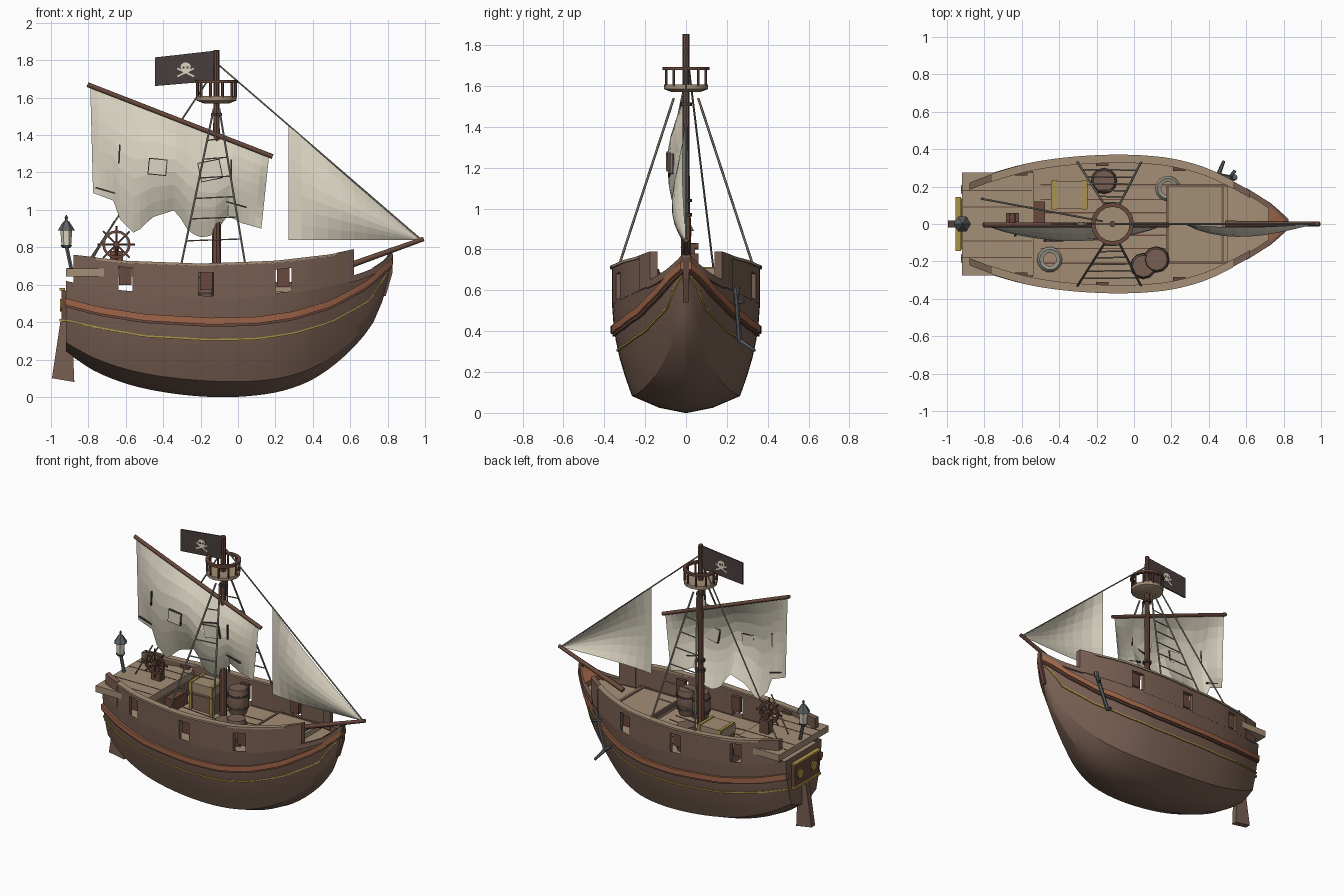
import bpy, bmesh, math
from mathutils import Vector, Matrix

if "Cube" in bpy.data.objects:
    bpy.data.objects.remove(bpy.data.objects["Cube"])

def material(name, *rgb):
    m = bpy.data.materials.new(name)
    m.diffuse_color = [((c / 255 + .055) / 1.055) ** 2.4 for c in rgb] + [1]
    m.use_nodes = True
    m.node_tree.nodes["Principled BSDF"].inputs["Base Color"].default_value = m.diffuse_color
    return m

HULL = material("hull_brown", 120, 95, 82)
DECK = material("deck_tan", 164, 142, 118)
TRIM = material("trim_copper", 158, 100, 72)
WOOD = material("spar_brown", 104, 72, 60)
SAIL = material("sail_cream", 220, 213, 194)
ROPE = material("rope_grey", 150, 146, 134)
GOLD = material("gold", 172, 148, 72)
IRON = material("iron", 92, 98, 102)
DARK = material("flag_dark", 72, 62, 60)

# ---- helpers ----
def mesh(name, verts, faces, mat, smooth=None):
    me = bpy.data.meshes.new(name)
    me.from_pydata([tuple(v) for v in verts], [], faces)
    bm = bmesh.new(); bm.from_mesh(me)
    bmesh.ops.recalc_face_normals(bm, faces=bm.faces)
    bm.to_mesh(me); bm.free()
    me.materials.append(mat)
    ob = bpy.data.objects.new(name, me)
    bpy.context.collection.objects.link(ob)
    if smooth:
        bpy.ops.object.select_all(action='DESELECT')
        ob.select_set(True); bpy.context.view_layer.objects.active = ob
        bpy.ops.object.shade_smooth_by_angle(angle=math.radians(smooth))
    return ob

def loft(name, rings, mat, smooth=None, caps=True):
    n = len(rings[0])
    faces = [(i*n + j, i*n + (j+1) % n, (i+1)*n + (j+1) % n, (i+1)*n + j)
             for i in range(len(rings) - 1) for j in range(n)]
    if caps:
        faces += [tuple(range(n)), tuple(range((len(rings)-1)*n, len(rings)*n))]
    return mesh(name, [v for r in rings for v in r], faces, mat, smooth)

def box(name, c, s, mat, ry=0):
    r = Matrix.Rotation(ry, 3, 'Y')
    ring = lambda z: [Vector(c) + r @ Vector((a*s[0]/2, b*s[1]/2, z*s[2]/2))
                      for a, b in ((-1, -1), (1, -1), (1, 1), (-1, 1))]
    return loft(name, [ring(-1), ring(1)], mat)

def turned(name, c, prof, mat, n=12, smooth=40, closed=False):
    rings = [[(c[0] + r*math.cos(2*math.pi*k/n), c[1] + r*math.sin(2*math.pi*k/n), c[2] + z)
              for k in range(n)] for r, z in prof]
    return loft(name, rings + ([rings[0]] if closed else []), mat, smooth, not closed)

def rod(name, p, q, r, mat, n=6, r2=None):
    p, q = Vector(p), Vector(q)
    m = (q - p).to_track_quat('Z', 'Y').to_matrix()
    ring = lambda o, r: [o + m @ Vector((r*math.cos(2*math.pi*k/n), r*math.sin(2*math.pi*k/n), 0)) for k in range(n)]
    return loft(name, [ring(p, r), ring(q, r2 or r)], mat, 50 if n > 6 else None)

def prism(name, pts, y0, y1, mat):
    return loft(name, [[(x, y, z) for x, z in pts] for y in (y0, y1)], mat)

def ramp(t, pts):
    for (a, u), (b, v) in zip(pts, pts[1:]):
        if t <= b:
            return u + (v - u)*max(0, (t - a)/(b - a))
    return pts[-1][1]

# ---- hull form: x, half width, sheer z, keel z, chine y, chine z ----
ST = [(-.92, .20, .62, .24, .14, .29), (-.75, .265, .585, .13, .2, .2), (-.5, .33, .56, .045, .245, .125),
      (-.15, .362, .54, 0, .265, .085), (.15, .35, .55, .015, .245, .09), (.35, .305, .575, .07, .19, .135),
      (.5, .24, .605, .16, .13, .215), (.65, .155, .645, .3, .07, .34), (.75, .085, .69, .45, .035, .48),
      (.82, .012, .755, .68, .006, .70)]

def st(x, k):
    i = next((i for i in range(len(ST) - 2) if x < ST[i+1][0]), len(ST) - 2)
    a, b = ST[i], ST[i+1]
    p, q = ST[max(i-1, 0)], ST[min(i+2, len(ST)-1)]
    h = b[0] - a[0]; t = (x - a[0])/h
    m0 = (b[k] - p[k])/(b[0] - p[0])*h
    m1 = (q[k] - a[k])/(q[0] - a[0])*h
    return (2*t**3 - 3*t*t + 1)*a[k] + (t**3 - 2*t*t + t)*m0 + (3*t*t - 2*t**3)*b[k] + (t**3 - t*t)*m1

width = lambda x: st(x, 1)
sheer = lambda x: st(x, 2)

def section(x):
    w, zs, zk, yc, zc = (st(x, k) for k in range(1, 6))
    pts = [(0, zk), (yc*.5, zk + (zc - zk)*.32)]
    for i in range(6):
        t = i/5
        pts.append((yc + (w - yc)*t + .06*w*math.sin(math.pi*t), zc + (zs - zc)*t))
    return pts

hull_y = lambda x, z: ramp(z, [(b, a) for a, b in section(x)])

def wall(name, x0, x1, out, inn, bot, top, mat, n=14):
    """Strip of rectangular section that follows the hull on both sides."""
    xs = [x0 + (x1 - x0)*i/n for i in range(n + 1)]
    for s in (-1, 1):
        loft(name, [[(x, s*out(x), bot(x)), (x, s*out(x), top(x)), (x, s*inn(x), top(x)), (x, s*inn(x), bot(x))]
                    for x in xs], mat, 30)

XS = [-.92 + 1.74*i/36 for i in range(37)]
rings = []
for x in XS:
    s = section(x)
    rings.append([(x, y, z) for y, z in s] + [(x, -y, z) for y, z in s[:0:-1]])
n = len(rings[0]); top = 7
faces = [(i*n + j, i*n + (j+1) % n, (i+1)*n + (j+1) % n, (i+1)*n + j)
         for i in range(36) for j in range(n) if j != top] + [tuple(range(n))]
mesh("hull", [v for r in rings for v in r], faces, HULL, 24)

# deck and plank seams
deck_z = lambda x: sheer(x) - .03
loft("main_deck", [[(x, s*(hull_y(x, deck_z(x)) - .004), deck_z(x) + d) for s, d in ((-1, 0), (1, 0), (1, -.01), (-1, -.01))]
                   for x in XS[1:-1]], DECK)
for y in (.06, .13, .21):
    wall("deck_seam", -.5, .17, lambda x: y + .003, lambda x: y - .003, deck_z, lambda x: deck_z(x) + .003, WOOD, 6)

# bulwark with gunports, taller at both ends
bul = lambda x: ramp(x, [(-.88, .745), (-.6, .715), (-.2, .7), (.2, .715), (.5, .75), (.62, .775)])
PORTS = [(-.64, -.565), (-.21, -.13), (.2, .285)]
inner = lambda x: width(x) - .028
low = lambda x: sheer(x) - .012
edges = [-.88] + [e for p in PORTS for e in p] + [.62]
for a, b in zip(edges[::2], edges[1::2]):
    wall("bulwark", a, b, width, inner, low, bul, HULL, 8)
for a, b in PORTS:
    c = (a + b)/2
    wall("port_head", a, b, width, inner, lambda x: sheer(x) + .125, bul, HULL, 2)
    wall("port_lid", c - .033, c + .033, lambda x: width(c) - .026, lambda x: width(c) - .05,
         lambda x: sheer(c) + .03, lambda x: sheer(c) + .135, WOOD, 1)
wall("rail_cap", -.76, .53, lambda x: width(x) + .008, lambda x: width(x) - .036, bul, lambda x: bul(x) + .013, DECK, 24)
wall("bow_bulwark", .53, .62, lambda x: width(x) + .004, lambda x: width(x) - .034, low, lambda x: bul(x) + .015, HULL, 3)
wall("stern_bulwark", -.88, -.76, lambda x: width(x) + .004, lambda x: width(x) - .034, low, lambda x: bul(x) + .015, HULL, 3)

# rubbing strake and gold line
strake = lambda x: ramp(x, [(-.92, .51), (-.75, .465), (-.5, .425), (-.15, .405), (.1, .41), (.3, .44), (.5, .5), (.7, .61), (.82, .72)])
gold = lambda x: ramp(x, [(-.92, .41), (-.75, .37), (-.5, .325), (-.15, .305), (.1, .31), (.3, .34), (.5, .40), (.7, .51), (.815, .69)])
for nm, f, h, o, m, x1 in (("strake", strake, .018, .018, TRIM, .825), ("strake_lower", lambda x: strake(x) - .022, .008, .012, WOOD, .82),
                           ("gold_line", gold, .005, .007, GOLD, .80)):
    wall(nm, -.925, x1, lambda x: hull_y(min(x, .82), f(x)) + o, lambda x: max(0, hull_y(min(x, .82), f(x)) - .01),
         lambda x: f(x) - h, lambda x: f(x) + h, m, 36)
wall("bow_rail", .60, .825, lambda x: width(min(x, .82)) + .008, lambda x: max(0, width(min(x, .82)) - .025),
     lambda x: sheer(x) - .02, lambda x: sheer(x) + .015, HULL, 10)
loft("bow_cap", [[(x, s*(width(x) - .01*(x < .8)), sheer(x) + d) for s, d in ((-1, .018), (1, .018), (1, -.02), (-1, -.02))]
                 for x in (.72, .77, .82)], TRIM)
prism("stem_post", [(.80, .77), (.83, .76), (.825, .66), (.79, .54), (.77, .54)], -.014, .014, WOOD)

# poop deck, bulkhead, steps, fore hatch
box("poop_deck", (-.728, 0, .665), (.385, .55, .045), DECK)
box("bulkhead", (-.55, 0, .585), (.02, .56, .13), HULL)
box("poop_step", (-.505, .035, .575), (.06, .17, .09), WOOD)
for y in (-.18, -.09, .09, .18):
    box("poop_seam", (-.73, y, .688), (.37, .005, .003), WOOD)
box("fore_platform", (.34, 0, .585), (.32, .42, .05), DECK)
for y in (-.205, .205):
    box("platform_edge", (.34, y, .60), (.33, .014, .03), HULL)
for x in (.18, .475):
    box("platform_edge", (x, 0, .60), (.014, .41, .03), HULL)

# rudder and stern plaque
prism("rudder", [(-.95, .40), (-.89, .42), (-.875, .08), (-.995, .10)], -.02, .02, HULL)
box("stern_plaque", (-.932, 0, .49), (.025, .27, .16), WOOD)
for z in (.41, .575):
    box("plaque_trim", (-.94, 0, z), (.03, .29, .014), GOLD)
for y in (-.075, .075):
    rod("stern_window", (-.93, y, .49), (-.952, y, .49), .034, GOLD, 8)

# mast, spars and crow's nest
M = -.115
turned("mast", (M, 0, 0), [(.026, .5), (.024, .95), (.019, .97), (.016, 1.855)], WOOD, 8)
for z in (.97, 1.04, 1.51):
    turned("mast_band", (M, 0, z), [(.03, -.008), (.03, .008)], DARK, 8)
rod("gaff", (-.805, -.005, 1.67), (.185, -.005, 1.285), .013, WOOD, 8)
rod("bowsprit", (.49, 0, .665), (.993, 0, .845), .018, WOOD, 8, .012)
turned("nest_floor", (M, 0, 1.6), [(.07, -.03), (.108, -.015), (.108, .008)], DECK, 16)
turned("nest_rail", (M, 0, 1.685), [(.115, -.007), (.115, .009), (.092, .009), (.092, -.007)], WOOD, 16, 40, True)
for k in range(10):
    a = 2*math.pi*k/10
    x, y = M + .102*math.cos(a), .102*math.sin(a)
    rod("nest_baluster", (x, y, 1.6), (x, y, 1.685), .008, WOOD)

# rigging
rod("forestay", (M, 0, 1.785), (.98, 0, .84), .005, ROPE)
rod("backstay", (-.815, .135, .70), (-.17, .015, 1.68), .005, ROPE)
rod("sail_sheet", (-.80, .0, .70), (-.66, -.01, .94), .005, ROPE)
for s in (-1, 1):
    aft = Vector((-.305, s*.335, .70)), Vector((-.13, s*.06, 1.54))
    fore = Vector((.04, s*.335, .70)), Vector((-.1, s*.06, 1.54))
    rod("shroud", *aft, .006, ROPE)
    rod("shroud", *fore, .006, ROPE)
    for t in (.16, .3, .43, .56, .68, .8):
        rod("ratline", aft[0].lerp(aft[1], t), fore[0].lerp(fore[1], t + .012), .004, ROPE)

# sails
def sheet(name, f, nu, nv):
    vs = [f(i/nu, j/nv) for i in range(nu + 1) for j in range(nv + 1)]
    k = nv + 1
    return mesh(name, vs, [(i*k + j, (i+1)*k + j, (i+1)*k + j + 1, i*k + j + 1) for i in range(nu) for j in range(nv)], SAIL)

HEM = [(0, 1.09), (.12, 1.05), (.16, .95), (.25, .87), (.35, .96), (.49, 1.0), (.57, .88), (.65, .85), (.72, .87), (.8, .97), (.88, .93), (1, .9)]
def main_sail(u, v):
    t, z0 = -.79 + .955*u, 1.655 - .375*u
    b = -.775 + .9*u
    return (t + (b - t)*v, -.006 - .085*math.sin(math.pi*v**.9)*math.sin(math.pi*u)**.7, z0 + (ramp(u, HEM) - z0)*v)
sheet("main_sail", main_sail, 25, 7)
sheet("jib_sail", lambda u, v: (.27 + .7*u, -.07*math.sin(math.pi*u**.8)*math.sin(math.pi*(.08 + .84*v)),
                                .84 + .61*(1 - u)*v), 10, 7)
def on_sail(name, u, v, w, h, a, mat):
    c = main_sail(u, v)
    box(name, (c[0], c[1] - .003, c[2]), (w, .012, h), mat, a)
for u, v, w, a in ((.38, .52, .1, .1), (.68, .35, .12, -.2)):
    on_sail("patch_seam", u, v, w, w*.88, a, DARK)
    c = main_sail(u, v)
    box("patch", (c[0], c[1] - .003, c[2]), (w - .01, .018, w*.88 - .01), SAIL, a)
for u, v, h, a in ((.16, .46, .1, .05), (.08, .93, .12, 1.85), (.8, .35, .1, 0), (.83, .8, .14, 1.85)):
    on_sail("stitch", u, v, .008, h, a, DARK)

# flag with pale emblem on both faces
prism("flag", [(-.445, 1.662), (M, 1.69), (M, 1.852), (-.445, 1.815)], -.004, .004, DARK)
for s in (-1, 1):
    disc = [(-.28 + .028*math.cos(k*math.pi/5), 1.765 + .024*math.sin(k*math.pi/5)) for k in range(10)]
    prism("emblem_head", disc, s*.004, s*.008, SAIL)
    box("emblem_jaw", (-.28, s*.006, 1.739), (.03, .004, .018), SAIL)
    for e in (-1, 1):
        box("emblem_eye", (-.28 + e*.011, s*.0085, 1.761), (.011, .003, .011), DARK)
        box("emblem_bone", (-.28, s*.005, 1.735), (.1, .003, .009), SAIL, e*.45)

# helm
W = Vector((-.65, 0, .815))
box("helm_pedestal", (-.65, .035, .73), (.07, .05, .1), WOOD)
rod("helm_axle", (-.65, -.015, .815), (-.65, .06, .815), .016, WOOD, 8)
box("helm_post", (-.65, .035, .79), (.03, .02, .08), WOOD)
ring = []
for k in range(16):
    d = Vector((math.cos(k*math.pi/8), 0, math.sin(k*math.pi/8)))
    ring.append([W + d*r + Vector((0, y, 0)) for r, y in ((.062, -.009), (.076, -.009), (.076, .009), (.062, .009))])
    if k % 2 == 0:
        rod("helm_spoke", W, W + d*.1, .006, WOOD)
loft("helm_rim", ring + [ring[0]], WOOD, caps=False)

# stern lantern
rod("lantern_post", (-.89, 0, .68), (-.918, 0, .81), .011, IRON)
L = (-.918, 0, 0)
turned("lantern_base", L, [(.02, .795), (.032, .812)], IRON, 6, None)
turned("lantern_glass", L, [(.026, .812), (.032, .895)], SAIL, 6, None)
turned("lantern_roof", L, [(.046, .89), (.018, .935), (.006, .945), (.009, .96), (.002, .972)], IRON, 6, None)

# deck cargo
for x, y, z in ((-.16, .23, .51), (.05, -.225, .515), (.12, -.19, .53)):
    turned("barrel", (x, y, z), [(.056, 0), (.068, .05), (.07, .09), (.068, .13), (.058, .175)], HULL, 12)
    for h in (.045, .13):
        turned("barrel_hoop", (x, y, z + h), [(.071, -.007), (.071, .007)], DARK, 12)
box("chest", (-.345, .155, .585), (.185, .14, .13), HULL)
box("chest_lid", (-.345, .155, .68), (.195, .15, .06), DECK)
for x in (-.425, -.265):
    box("chest_band", (x, .155, .615), (.02, .158, .2), GOLD)
for x, y in ((-.45, -.19), (.18, .19)):
    turned("rope_coil", (x, y, .545), [(.065, -.015), (.068, .01), (.055, .025), (.035, .02), (.035, -.015)], ROPE, 14, 40, True)

# anchor
rod("anchor_shank", (.53, .245, .59), (.45, .262, .35), .012, IRON)
rod("anchor_stock", (.50, .235, .54), (.54, .285, .545), .009, IRON)
rod("anchor_ring", (.53, .245, .585), (.54, .25, .615), .016, IRON)
for p in ((.41, .245, .385), (.48, .335, .305)):
    rod("anchor_arm", (.45, .262, .355), p, .013, IRON, 6, .008)
